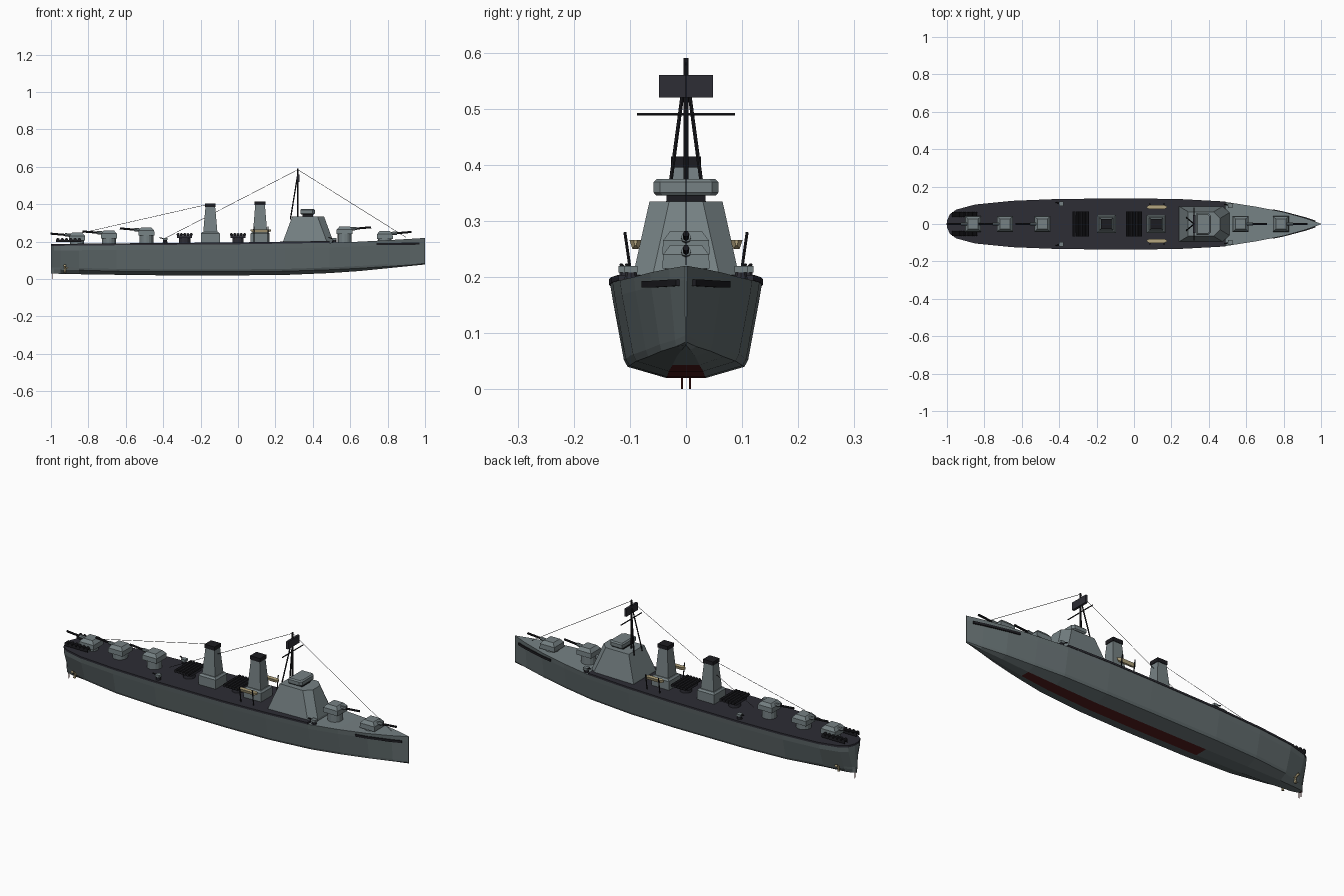
import bpy, bmesh, math
from mathutils import Vector

if "Cube" in bpy.data.objects:
    bpy.data.objects.remove(bpy.data.objects["Cube"])


def material(name, rgb):
    m = bpy.data.materials.new(name)
    m.diffuse_color = (*rgb, 1)
    m.use_nodes = True
    m.node_tree.nodes["Principled BSDF"].inputs["Base Color"].default_value = m.diffuse_color
    return m


HULL = material("hull_grey", (.125, .155, .16))
GREY = material("upper_grey", (.18, .22, .23))
DARK = material("dark_deck", (.026, .026, .035))
BLACK = material("black_metal", (.012, .012, .015))
RED = material("keel_red", (.09, .012, .012))
BRASS = material("pale_brass", (.47, .39, .22))


def make(name, bm, *mats):
    bmesh.ops.recalc_face_normals(bm, faces=bm.faces[:])
    me = bpy.data.meshes.new(name)
    bm.to_mesh(me)
    bm.free()
    ob = bpy.data.objects.new(name, me)
    bpy.context.collection.objects.link(ob)
    for m in mats:
        me.materials.append(m)
    return ob


def loft(name, rings, *mats):
    """Skin closed rings of points and cap both ends."""
    bm = bmesh.new()
    vs = [[bm.verts.new(p) for p in r] for r in rings]
    n = len(vs[0])
    for a, b in zip(vs, vs[1:]):
        for i in range(n):
            bm.faces.new((a[i], a[(i + 1) % n], b[(i + 1) % n], b[i]))
    bm.faces.new(vs[0])
    bm.faces.new(vs[-1])
    return make(name, bm, *mats)


def tower(name, x, y, levels, mat, cut=0.0):
    """Stacked rectangles (z, half_x, half_y), front corners chamfered by cut."""
    rings = []
    for z, a, b in levels:
        p = [(-a, -b), (a, -b), (a, b), (-a, b)]
        if cut:
            p = [(-a, -b), (a - cut, -b), (a, -b + cut), (a, b - cut), (a - cut, b), (-a, b)]
        rings.append([(x + u, y + v, z) for u, v in p])
    return loft(name, rings, mat)


def box(name, c, h, mat):
    return tower(name, c[0], c[1], [(c[2] - h[2], h[0], h[1]), (c[2] + h[2], h[0], h[1])], mat)


def rod(name, p, q, r, mat, sides=8, r2=None):
    p, q = Vector(p), Vector(q)
    rot = (q - p).to_track_quat('Z', 'Y')
    rings = []
    for c, rad in ((p, r), (q, r if r2 is None else r2)):
        rings.append([c + rot @ Vector((rad * math.cos(t), rad * math.sin(t), 0))
                      for t in (math.tau * i / sides for i in range(sides))])
    return loft(name, rings, mat)


# Hull stations: x, deck half width, deck z, chine ratio, chine z, bottom z
S = [(-1, .015, .178, .3, .05, .03), (-.985, .05, .178, .3, .05, .03),
     (-.95, .075, .178, .45, .05, .028), (-.85, .102, .179, .62, .048, .026),
     (-.65, .122, .181, .74, .042, .023), (-.4, .132, .183, .77, .04, .02),
     (0, .135, .186, .77, .04, .02), (.25, .131, .19, .77, .042, .022),
     (.49, .118, .194, .75, .05, .032), (.65, .093, .2, .72, .058, .043),
     (.8, .064, .208, .68, .068, .058), (.92, .03, .215, .6, .076, .07),
     (1, .0015, .22, .8, .084, .078)]
rings = []
for x, w, dz, cr, zc, zb in S:
    half = [(w * .26, zb), (w * cr, zc), (w * (cr + .05), zc + .012), (w * .97, dz - .025), (w, dz)]
    rings.append([(x, y, z) for y, z in half] + [(x, -y, z) for y, z in reversed(half)])
hull = loft("hull", rings, HULL, GREY, RED)
for f in hull.data.polygons:
    if f.normal.z > .8:
        f.material_index = 1
    elif f.normal.z < -.9 and abs(f.center.y) < .001 and -.41 < f.center.x < .6:
        f.material_index = 2

# Dark main deck with a slight overhanging rim
loft("main_deck", [[(x, -w - .002, dz), (x, w + .002, dz), (x, w + .002, dz + .01),
                    (x, -w - .002, dz + .01)] for x, w, dz, *_ in S[:9]], DARK)

# Bridge, director and its foot
tower("bridge", .375, 0, [(.19, .135, .096), (.205, .133, .094), (.335, .085, .065)], GREY, .035)
box("director_foot", (.372, 0, .34), (.028, .035, .007), BLACK)
tower("director", .372, 0, [(.345, .034, .053), (.351, .039, .058), (.369, .039, .058),
                            (.375, .033, .052)], GREY, .012)

# Funnels
for name, x, top in (("aft_funnel", -.148, .40), ("fore_funnel", .118, .41)):
    tower(name + "_base", x, 0, [(.185, .051, .048), (.243, .051, .048), (.252, .043, .04)], GREY)
    tower(name, x, 0, [(.25, .038, .035), (top - .015, .026, .024)], GREY)
    tower(name + "_cap", x, 0, [(top - .015, .029, .027), (top + .005, .029, .027)], BLACK)

# Gun turrets: x, body base z, barrel direction
for i, (x, z, d) in enumerate([(.57, .24, 1), (.785, .215, 1), (-.49, .234, -1),
                               (-.69, .218, -1), (-.86, .206, -1)]):
    n = "turret_%d" % (i + 1)
    rod(n + "_barbette", (x, 0, .183), (x, 0, z + .002), .037, GREY, 16)
    tower(n + "_body", x, 0, [(z, .043, .042), (z + .025, .042, .041), (z + .042, .027, .028)], GREY)
    rod(n + "_sleeve", (x + d * .03, 0, z + .028), (x + d * .065, 0, z + .031), .009, GREY)
    rod(n + "_barrel", (x + d * .06, 0, z + .03), (x + d * .142, 0, z + .037), .0055, BLACK)

# Torpedo tube banks
for n, x in (("aft", -.285), ("mid", .0)):
    rod(n + "_tube_mount", (x, 0, .185), (x, 0, .228), .03, DARK, 12)
    box(n + "_tube_tray", (x, 0, .226), (.04, .045, .006), DARK)
    for k in range(5):
        tx = x + (k - 2) * .0175
        rod(n + "_torpedo_tube", (tx, -.066, .238), (tx, .066, .238), .0085, BLACK)

# Tripod mast with yard and aerial screen
rod("mast", (.32, 0, .33), (.32, 0, .59), .0045, BLACK)
box("aerial_screen", (.322, 0, .54), (.006, .048, .02), DARK)
rod("yard", (.32, -.087, .49), (.32, .087, .49), .0028, BLACK, 6)

# Rigging
for p, q in (((.32, 0, .585), (.9, 0, .222)), ((.32, 0, .585), (-.4, 0, .213)),
             ((-.15, 0, .402), (-.9, 0, .232))):
    rod("rigging_wire", p, q, .0011, BLACK, 4)

# Mirrored fittings
for s in (-1, 1):
    rod("mast_leg", (.318, s * .003, .55), (.28, s * .034, .32), .0035, BLACK, 6)
    # Lifeboat on davits
    loft("lifeboat", [[(.122 + u, s * .09 - w, .266), (.122 + u, s * .09 + w, .266),
                       (.122 + u, s * .09 + w * .5, .25 + k), (.122 + u, s * .09 - w * .5, .25 + k)]
                      for u, w, k in ((-.054, .003, .006), (-.04, .011, 0), (.04, .011, 0),
                                      (.054, .003, .006))], BRASS)
    for x in (.085, .16):
        rod("davit", (x, s * .096, .19), (x, s * .109, .28), .003, BLACK, 6)
    # Light guns
    for x, y in ((-.39, .108), (.515, .098)):
        rod("light_gun_mount", (x, s * y, .185), (x, s * y, .212), .014, DARK, 10, .01)
        box("light_gun_shield", (x, s * y, .214), (.012, .012, .006), GREY)
        rod("light_gun_barrel", (x, s * y, .214), (x - .03, s * (y + .008), .222), .003, BLACK, 6)
    # Depth charge racks
    for k in (-.011, .011):
        box("charge_rack_rail", (-.905, s * .05 + k, .203), (.068, .002, .005), BLACK)
    for k in range(6):
        x = -.963 + k * .023
        rod("depth_charge", (x, s * .05 - .013, .21), (x, s * .05 + .013, .21), .0095, BLACK, 10)
    # Bow rubbing bars
    loft("bow_bar", [[(x, s * (y - .01), z - .006), (x, s * (y + .004), z - .006),
                      (x, s * (y + .004), z + .006), (x, s * (y - .01), z + .006)]
                     for x, y, z in ((.74, .075, .187), (.8, .063, .187), (.92, .031, .189),
                                     (.97, .014, .19))], BLACK)
    # Propeller, shaft and rudder post
    rod("propeller_shaft", (-.86, s * .045, .06), (-.93, s * .045, .06), .005, BRASS)
    for k in range(3):
        a = math.tau * k / 3 + .5
        rod("propeller_blade", (-.922, s * .045, .06),
            (-.926, s * .045 + .026 * math.cos(a), .06 + .026 * math.sin(a)), .004, BRASS, 6, .007)
    rod("rudder_post", (-.99, s * .007, .06), (-.99, s * .007, 0), .002, RED, 6)
